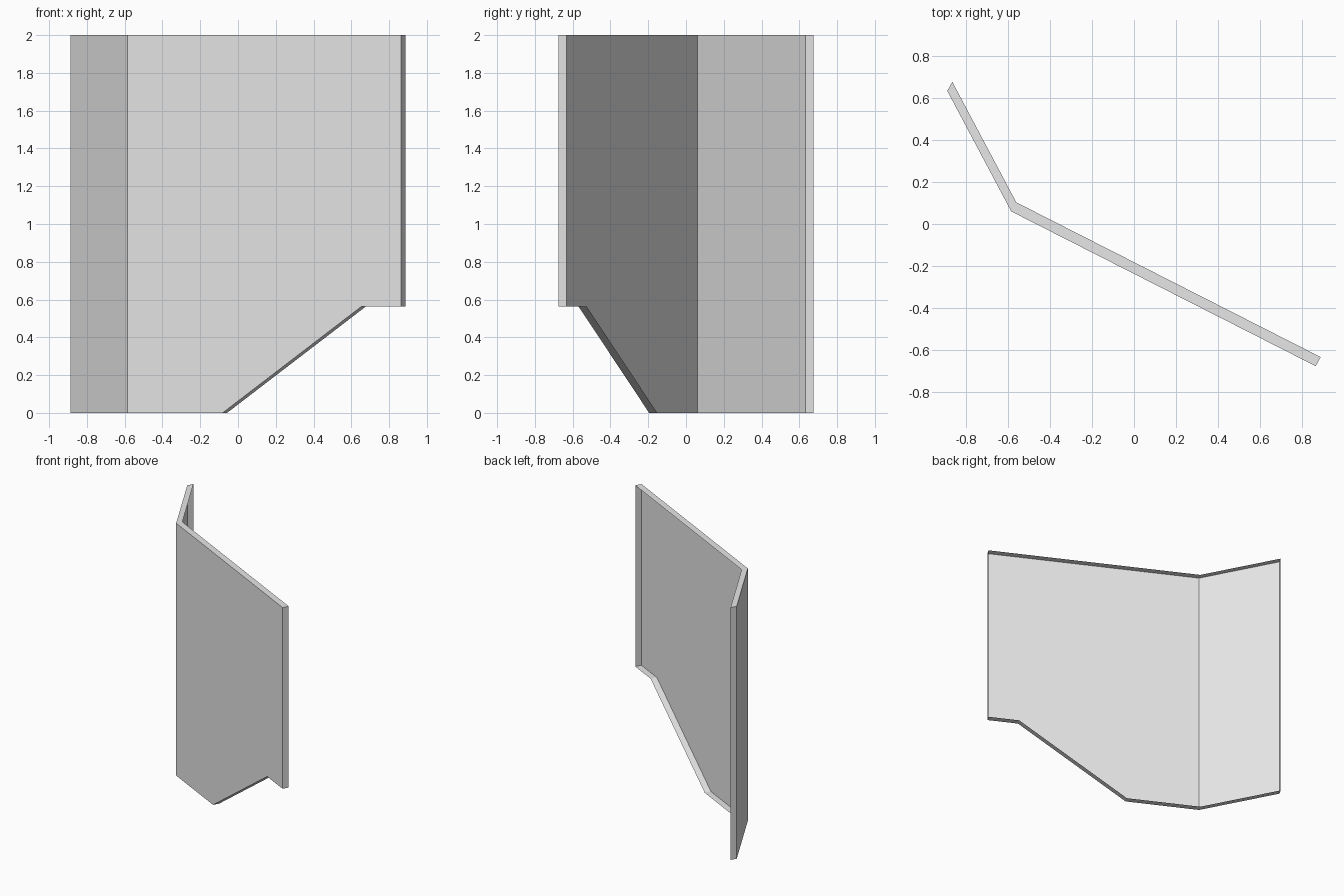
import bpy
import bmesh
from mathutils import Vector

cube = bpy.data.objects.get("Cube")
if cube:
    bpy.data.objects.remove(cube, do_unlink=True)

# Plain grey material
grey = bpy.data.materials.new("light grey")
grey.use_nodes = True
colour = (0.8, 0.8, 0.8, 1.0)
grey.diffuse_color = colour
grey.node_tree.nodes["Principled BSDF"].inputs["Base Color"].default_value = colour

# Plan of the bent wall: short wing end, bend, long wing end
WING = Vector((-0.888, 0.633))
BEND = Vector((-0.584, 0.060))
END = Vector((0.864, -0.676))
TOP, NOTCH = 2.0, 0.564          # wall height, height of the cut-away corner
RIM = Vector((0.024, 0.043, 0))  # depth of the rim behind the front skin

bm = bmesh.new()


def on_wall(x):
    """Point of the long wing's plan at a given x."""
    return BEND.lerp(END, (x - BEND.x) / (END.x - BEND.x))


def vert(plan, z):
    return bm.verts.new((plan.x, plan.y, z))


# Front skin: short wing and long wing with a sloping lower corner
bend_low, bend_high = vert(BEND, 0), vert(BEND, TOP)
bm.faces.new([vert(WING, 0), bend_low, bend_high, vert(WING, TOP)])
bm.faces.new([bend_low, vert(on_wall(-0.082), 0), vert(on_wall(0.654), NOTCH),
              vert(END, NOTCH), vert(END, TOP), bend_high])

# Rim folded back from the outline, leaving the rear open
outline = [e for e in bm.edges if e.is_boundary]
folded = bmesh.ops.extrude_edge_only(bm, edges=outline)["geom"]
bmesh.ops.translate(bm, vec=RIM,
                    verts=[g for g in folded if isinstance(g, bmesh.types.BMVert)])

mesh = bpy.data.meshes.new("bent_wall_panel")
bm.to_mesh(mesh)
bm.free()
mesh.materials.append(grey)
panel = bpy.data.objects.new("bent_wall_panel", mesh)
bpy.context.collection.objects.link(panel)
